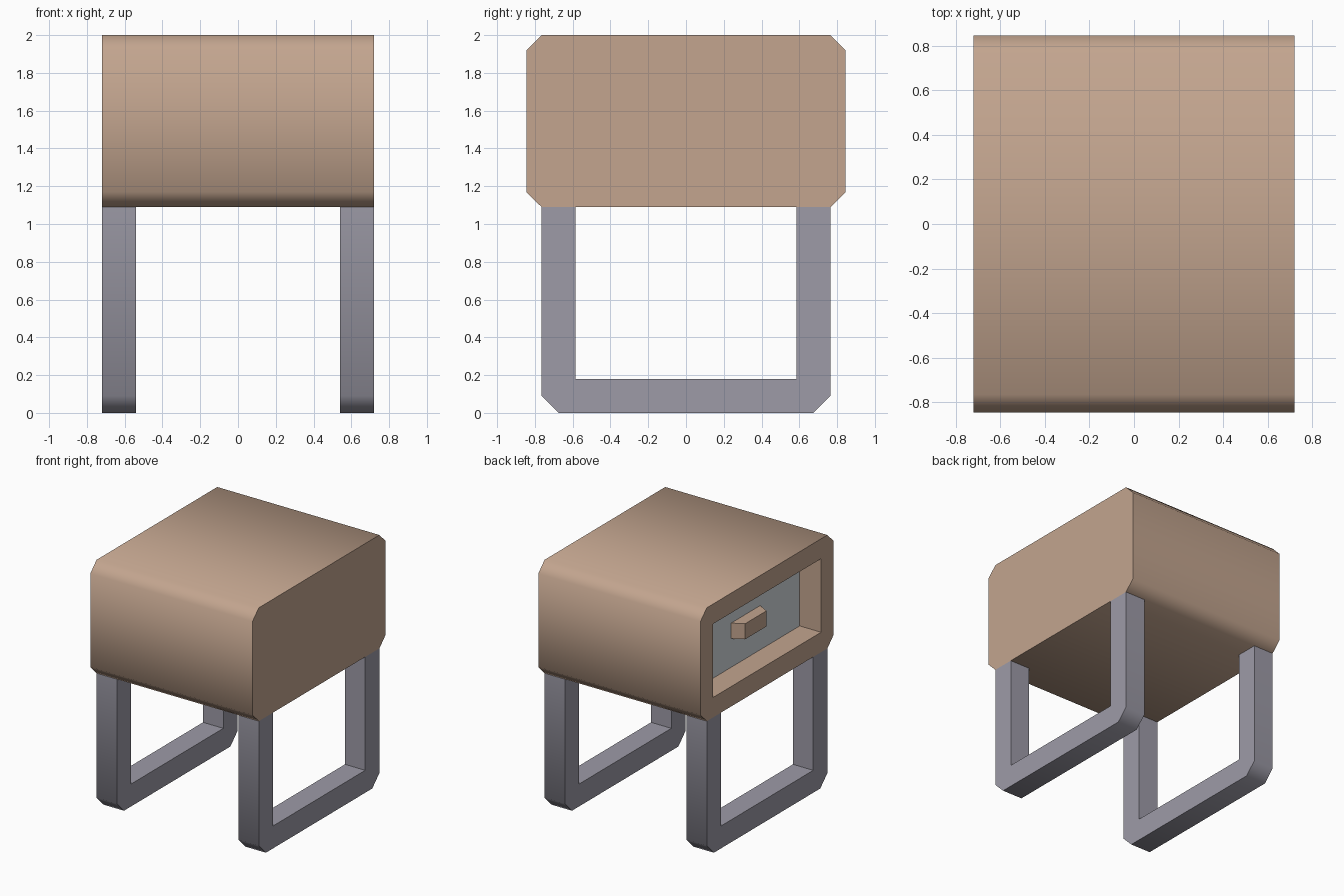
import bpy
import bmesh
import math

cube = bpy.data.objects.get("Cube")
if cube:
    bpy.data.objects.remove(cube, do_unlink=True)


def linear(c):
    c /= 255
    return c / 12.92 if c <= 0.04045 else ((c + 0.055) / 1.055) ** 2.4


def material(name, *rgb):
    colour = (*[linear(c) for c in rgb], 1)
    mat = bpy.data.materials.new(name)
    mat.use_nodes = True
    mat.diffuse_color = colour
    bsdf = mat.node_tree.nodes["Principled BSDF"]
    bsdf.inputs["Base Color"].default_value = colour
    bsdf.inputs["Roughness"].default_value = 0.8
    return mat


wood = material("warm wood", 195, 165, 143)
metal = material("grey metal", 157, 155, 167)
panel = material("pale drawer panel", 213, 219, 223)


def prism(name, outline, offset, mat):
    """Extrude a closed outline of 3D points along an offset."""
    bm = bmesh.new()
    face = bm.faces.new([bm.verts.new(p) for p in outline])
    top = bmesh.ops.extrude_face_region(bm, geom=[face])["geom"]
    verts = [v for v in top if isinstance(v, bmesh.types.BMVert)]
    bmesh.ops.translate(bm, verts=verts, vec=offset)
    bmesh.ops.recalc_face_normals(bm, faces=bm.faces)
    mesh = bpy.data.meshes.new(name)
    bm.to_mesh(mesh)
    bm.free()
    mesh.materials.append(mat)
    obj = bpy.data.objects.new(name, mesh)
    bpy.context.collection.objects.link(obj)
    return obj


def box(name, x0, x1, half_y, z0, z1, mat):
    outline = [(x0, -half_y, z0), (x0, half_y, z0), (x0, half_y, z1), (x0, -half_y, z1)]
    return prism(name, outline, (x1 - x0, 0, 0), mat)


def activate(obj):
    bpy.ops.object.select_all(action="DESELECT")
    obj.select_set(True)
    bpy.context.view_layer.objects.active = obj


def smooth(obj):
    activate(obj)
    bpy.ops.object.shade_smooth_by_angle(angle=math.radians(60))


def mirrored_y(half):
    """Complete a half profile of (y, z) points across y = 0."""
    return half + [(-y, z) for y, z in reversed(half)]


HALF_X = 0.72
SEAT_Z = 1.09
WALL = 0.16
CHAMFER = 0.08
HALF_Y = 0.845

# Cabinet body: chamfered profile running across the width
profile = mirrored_y([
    (HALF_Y - CHAMFER, SEAT_Z), (HALF_Y, SEAT_Z + CHAMFER),
    (HALF_Y, 2 - CHAMFER), (HALF_Y - CHAMFER, 2)])
body = prism("cabinet_body", [(-HALF_X, y, z) for y, z in profile],
             (2 * HALF_X, 0, 0), wood)

# Drawer recess cut into one end
opening = (HALF_Y - WALL, SEAT_Z + WALL, 2 - WALL)
cutter = box("recess_cutter", -0.9, -0.5, *opening, wood)
cutter.hide_render = True
activate(body)
cut = body.modifiers.new("recess", "BOOLEAN")
cut.operation = "DIFFERENCE"
cut.solver = "EXACT"
cut.object = cutter
bpy.ops.object.modifier_apply(modifier=cut.name)
bpy.data.objects.remove(cutter, do_unlink=True)
smooth(body)

# Drawer front set back in the recess
PANEL_X = -0.53
box("drawer_front", PANEL_X, -0.5, *opening, panel)

# Handle with slanted ends
handle = prism("drawer_handle", [
    (PANEL_X, 0.185, 1.48), (PANEL_X - 0.09, 0.135, 1.48),
    (PANEL_X - 0.09, -0.135, 1.48), (PANEL_X, -0.185, 1.48)],
    (0, 0, 0.125), wood)
smooth(handle)

# U-shaped leg frames, one under each end
LEG = 0.18
LEG_Y = HALF_Y - CHAMFER
leg_profile = mirrored_y([
    (LEG_Y - LEG, LEG), (LEG_Y - LEG, SEAT_Z), (LEG_Y, SEAT_Z),
    (LEG_Y, LEG / 2), (LEG_Y - LEG / 2, 0)])
for side, x in (("right", -HALF_X), ("left", HALF_X - LEG)):
    frame = prism(side + "_leg_frame", [(x, y, z) for y, z in leg_profile],
                  (LEG, 0, 0), metal)
    smooth(frame)
